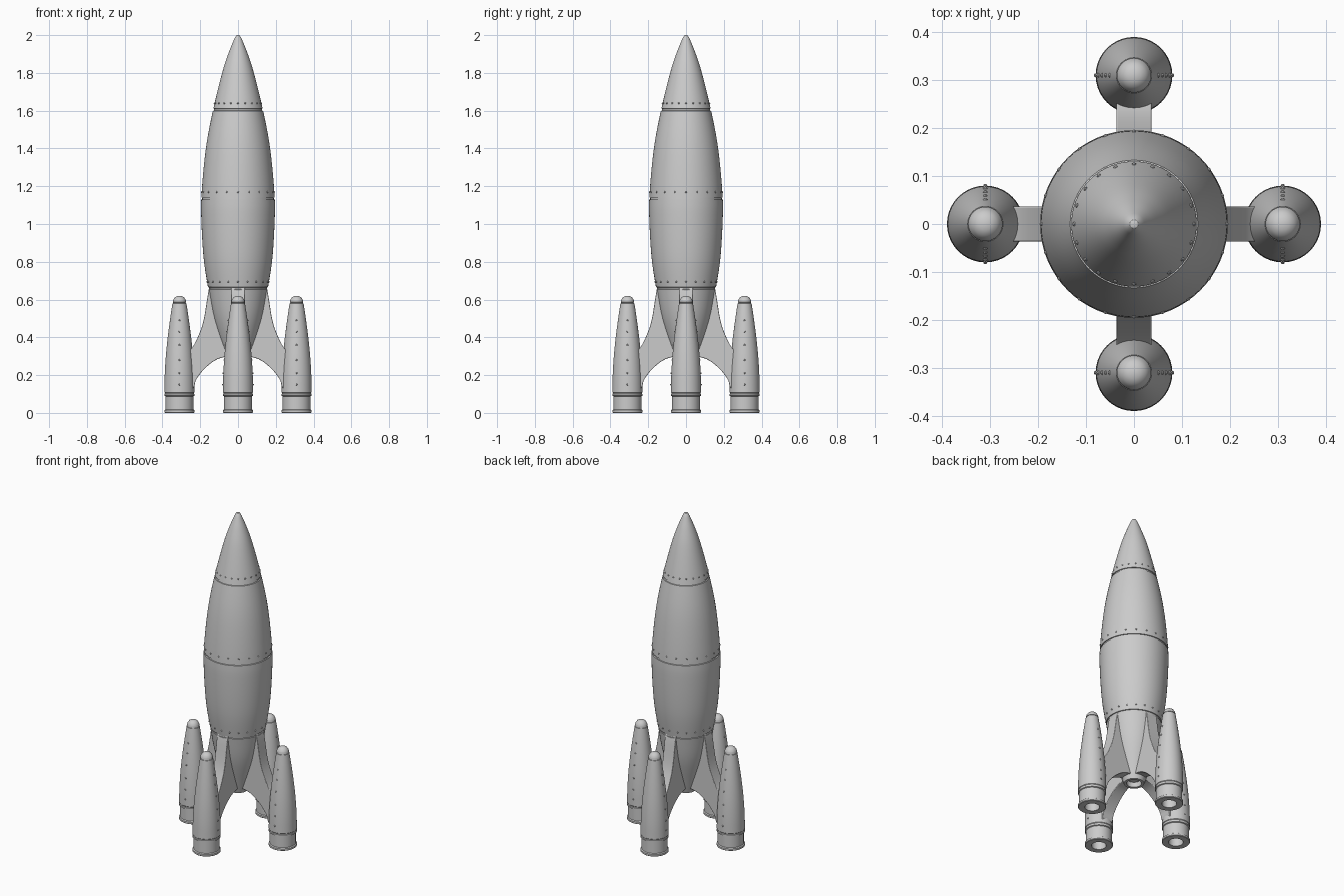
import bpy, bmesh
from math import sin, cos, pi, sqrt
from mathutils import Matrix, Vector

cube = bpy.data.objects.get("Cube")
if cube:
    bpy.data.objects.remove(cube, do_unlink=True)

metal = bpy.data.materials.new("grey_metal")
metal.use_nodes = True
grey = (0.6, 0.6, 0.6, 1)
metal.diffuse_color = grey
metal.node_tree.nodes["Principled BSDF"].inputs["Base Color"].default_value = grey


def finish(bm, name):
    """Turn a bmesh into a smooth shaded object with sharp creases."""
    bmesh.ops.recalc_face_normals(bm, faces=bm.faces)
    mesh = bpy.data.meshes.new(name)
    bm.to_mesh(mesh)
    bm.free()
    mesh.materials.append(metal)
    ob = bpy.data.objects.new(name, mesh)
    bpy.context.collection.objects.link(ob)
    bpy.ops.object.select_all(action="DESELECT")
    ob.select_set(True)
    bpy.context.view_layer.objects.active = ob
    bpy.ops.object.shade_smooth_by_angle(angle=pi / 6)
    return ob


def lathe(name, profile, sides):
    """Revolve (radius, height) points around z."""
    bm = bmesh.new()
    verts = [bm.verts.new((r, 0, z)) for r, z in profile]
    edges = [bm.edges.new(pair) for pair in zip(verts, verts[1:])]
    bmesh.ops.spin(bm, geom=verts + edges, cent=(0, 0, 0), axis=(0, 0, 1),
                   angle=2 * pi, steps=sides, use_duplicate=False)
    bmesh.ops.remove_doubles(bm, verts=bm.verts, dist=1e-5)
    return finish(bm, name)


def smooth(points, steps=5):
    """Pass a soft curve through a few control points."""
    pts = [Vector(p) for p in points]
    pts = [2 * pts[0] - pts[1]] + pts + [2 * pts[-1] - pts[-2]]
    out = []
    for a, b, c, d in zip(pts, pts[1:], pts[2:], pts[3:]):
        for i in range(steps):
            t = i / steps
            out.append(0.5 * (2 * b + (c - a) * t + (2 * a - 5 * b + 4 * c - d) * t ** 2
                              + (3 * b - a - 3 * c + d) * t ** 3))
    return [tuple(p) for p in out] + [tuple(pts[-2])]


def radius_at(curve, z):
    for (r0, z0), (r1, z1) in zip(curve, curve[1:]):
        if z0 <= z <= z1:
            return r0 + (r1 - r0) * (z - z0) / (z1 - z0)
    return curve[-1][0]


def grooved(curve, seams, half, depth):
    """Cut narrow panel seams into a profile curve."""
    pts = [p for p in curve if all(abs(p[1] - s) > half * 1.5 for s in seams)]
    for s in seams:
        for dz, d in ((-half, 0), (-half * 0.8, depth), (half * 0.8, depth), (half, 0)):
            pts.append((radius_at(curve, s + dz) - d, s + dz))
    return sorted(pts, key=lambda p: p[1])


def rivets(name, places, size):
    bm = bmesh.new()
    for p in places:
        bmesh.ops.create_icosphere(bm, subdivisions=1, radius=size,
                                   matrix=Matrix.Translation(p))
    return finish(bm, name)


# Hull with three panel seams and an open exhaust underneath
hull = smooth([(0.058, 0.27), (0.08, 0.34), (0.129, 0.5), (0.158, 0.66), (0.182, 0.82),
               (0.194, 1.02), (0.193, 1.16), (0.17, 1.4), (0.133, 1.6), (0.084, 1.8),
               (0.052, 1.9), (0.022, 1.975)])
seams = (0.66, 1.135, 1.605)
tip = [(0.016, 1.988), (0.009, 1.997), (0, 2)]
exhaust = [(0, 0.302), (0.042, 0.302), (0.042, 0.27)]
lathe("hull", exhaust + grooved(hull, seams, 0.006, 0.005) + tip, 64)

# Rings of rivets just above each seam
rings = []
for s in seams:
    z = s + 0.034
    r = radius_at(hull, z)
    rings += [(r * cos(a * pi / 10), r * sin(a * pi / 10), z) for a in range(20)]
rivets("hull_rivets", rings, 0.005)

# Pod profile: hollow base, lip, collar and tapering body with a domed cap
pod_base = [(0, 0.05), (0.042, 0.05), (0.042, 0), (0.077, 0), (0.08, 0.003), (0.08, 0.014),
            (0.074, 0.018), (0.074, 0.088), (0.08, 0.091), (0.08, 0.1), (0.077, 0.102),
            (0.077, 0.106)]
pod_body = smooth([(0.08, 0.109), (0.078, 0.2), (0.072, 0.3), (0.062, 0.4),
                   (0.049, 0.5), (0.036, 0.585), (0.031, 0.602)])
pod_cap = [(0.024, 0.612), (0.013, 0.618), (0, 0.62)]
pod_profile = pod_base + grooved(pod_body, [0.583], 0.003, 0.003) + pod_cap
pod_rivets = [(0.31, side * radius_at(pod_body, z), z) for side in (-1, 1)
              for z in (0.15, 0.21, 0.28, 0.36, 0.43, 0.49)]

# Fin outline: swept upper edge and arched lower edge
fin_outline = (smooth([(0.14, 0.69), (0.157, 0.64), (0.18, 0.5), (0.205, 0.42),
                       (0.243, 0.345), (0.3, 0.29)], 4)
               + smooth([(0.29, 0.11), (0.238, 0.13), (0.222, 0.175), (0.19, 0.22), (0.15, 0.258),
                         (0.11, 0.284), (0.07, 0.296), (0.05, 0.298)], 4))
half = 0.037


def make_fin(name):
    bm = bmesh.new()
    face = bm.faces.new([bm.verts.new((x, -half, z)) for x, z in fin_outline])
    new = bmesh.ops.extrude_face_region(bm, geom=[face])["geom"]
    bmesh.ops.translate(bm, vec=(0, 2 * half, 0),
                        verts=[v for v in new if isinstance(v, bmesh.types.BMVert)])
    ob = finish(bm, name)
    bevel = ob.modifiers.new("soft_edges", "BEVEL")
    bevel.width = 0.008
    bevel.segments = 3
    bevel.limit_method = "ANGLE"
    bevel.angle_limit = pi / 3
    return ob


# Four fins with landing pods around the hull
for i, side in enumerate(("left", "back", "right", "front")):
    turn = Matrix.Rotation(i * pi / 2, 4, "Z")
    make_fin(side + "_fin").matrix_world = turn
    lathe(side + "_pod", pod_profile, 40).matrix_world = turn @ Matrix.Translation((0.31, 0, 0))
    rivets(side + "_pod_rivets", pod_rivets, 0.005).matrix_world = turn
